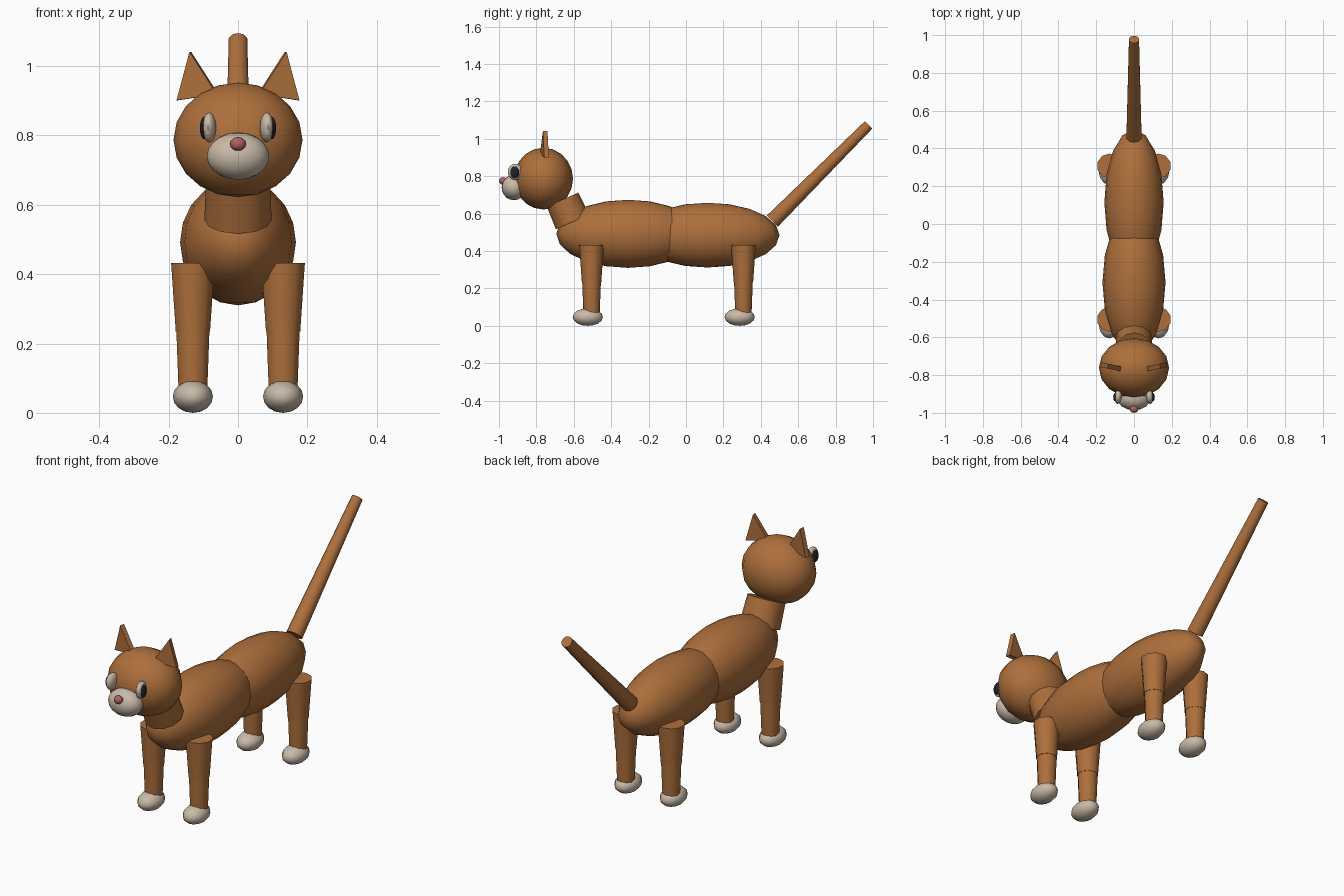
import bpy, bmesh, math
from mathutils import Vector, Matrix

if "Cube" in bpy.data.objects:
    bpy.data.objects.remove(bpy.data.objects["Cube"])


def material(name, rgb):
    m = bpy.data.materials.new(name)
    m.diffuse_color = (*rgb, 1)
    m.use_nodes = True
    m.node_tree.nodes["Principled BSDF"].inputs["Base Color"].default_value = m.diffuse_color
    return m


FUR = material("ginger_fur", (0.42, 0.16, 0.045))
CREAM = material("cream", (0.58, 0.49, 0.39))
PINK = material("nose_pink", (0.45, 0.12, 0.12))
BLACK = material("pupil_black", (0.015, 0.015, 0.025))


def finish(bm, name, mat, smooth=True):
    bmesh.ops.recalc_face_normals(bm, faces=bm.faces)
    me = bpy.data.meshes.new(name)
    bm.to_mesh(me)
    bm.free()
    me.materials.append(mat)
    ob = bpy.data.objects.new(name, me)
    bpy.context.collection.objects.link(ob)
    if smooth:
        bpy.ops.object.select_all(action='DESELECT')
        ob.select_set(True)
        bpy.context.view_layer.objects.active = ob
        bpy.ops.object.shade_smooth_by_angle(angle=math.radians(50))
    return ob


def ellipsoid(name, centre, radii, mat, yaw=0, seg=16, rings=10):
    bm = bmesh.new()
    bmesh.ops.create_uvsphere(bm, u_segments=seg, v_segments=rings, radius=1)
    bm.transform(Matrix.Translation(centre) @ Matrix.Rotation(yaw, 4, 'Z')
                 @ Matrix.Diagonal((*radii, 1)))
    return finish(bm, name, mat)


def tube(name, a, b, ra, rb, mat, seg=10):
    """Tapered cylinder from point a to point b."""
    a, b = Vector(a), Vector(b)
    bm = bmesh.new()
    bmesh.ops.create_cone(bm, cap_ends=True, segments=seg, radius1=ra,
                          radius2=rb, depth=(b - a).length)
    turn = (b - a).to_track_quat('Z', 'Y').to_matrix().to_4x4()
    bm.transform(Matrix.Translation((a + b) / 2) @ turn)
    return finish(bm, name, mat)


def ear(name, side):
    """Thin triangular plate, leaning outward and turned slightly."""
    bm = bmesh.new()
    tri = [(-0.059, 0.009), (0.059, -0.009), (0.021, 0.131)]
    verts = [bm.verts.new((side * x, -0.0125, z)) for x, z in tri]
    face = bm.faces.new(verts)
    out = bmesh.ops.extrude_face_region(bm, geom=[face])
    moved = [v for v in out["geom"] if isinstance(v, bmesh.types.BMVert)]
    bmesh.ops.translate(bm, verts=moved, vec=(0, 0.025, 0))
    bm.transform(Matrix.Translation((side * 0.117, -0.757, 0.91))
                 @ Matrix.Rotation(side * 0.2, 4, 'Z'))
    return finish(bm, name, FUR, smooth=False)


# Body, neck and tail
ellipsoid("chest", (0, -0.31, 0.492), (0.167, 0.383, 0.182), FUR)
ellipsoid("hips", (0, 0.115, 0.485), (0.157, 0.385, 0.173), FUR)
tube("neck", (0, -0.607, 0.556), (0, -0.66, 0.675), 0.097, 0.092, FUR, 12)
tube("tail", (0, 0.462, 0.56), (0, 0.977, 1.075), 0.042, 0.028, FUR)

# Head and face
ellipsoid("head", (0, -0.762, 0.787), (0.186, 0.158, 0.165), FUR)
ellipsoid("muzzle", (0, -0.92, 0.74), (0.09, 0.066, 0.068), CREAM)
ellipsoid("nose", (0, -0.979, 0.775), (0.023, 0.021, 0.02), PINK, seg=12, rings=8)

for side, label in ((-1, "left"), (1, "right")):
    ear(label + "_ear", side)
    ellipsoid(label + "_eye", (side * 0.083, -0.912, 0.823),
              (0.02, 0.041, 0.043), CREAM, yaw=side * 0.1, seg=12, rings=8)
    ellipsoid(label + "_pupil", (side * 0.098, -0.915, 0.821),
              (0.012, 0.024, 0.032), BLACK, yaw=side * 0.1, seg=12, rings=8)
    # Legs and paws
    for y, end in ((-0.505, "front"), (0.307, "rear")):
        part = f"{label}_{end}_"
        x = side * 0.13
        tube(part + "upper_leg", (x, y, 0.235), (x, y, 0.432), 0.052, 0.066, FUR)
        tube(part + "lower_leg", (x, y, 0.05), (x, y, 0.235), 0.043, 0.05, FUR)
        ellipsoid(part + "paw", (x, y - 0.02, 0.047), (0.058, 0.081, 0.047),
                  CREAM, seg=12, rings=8)
